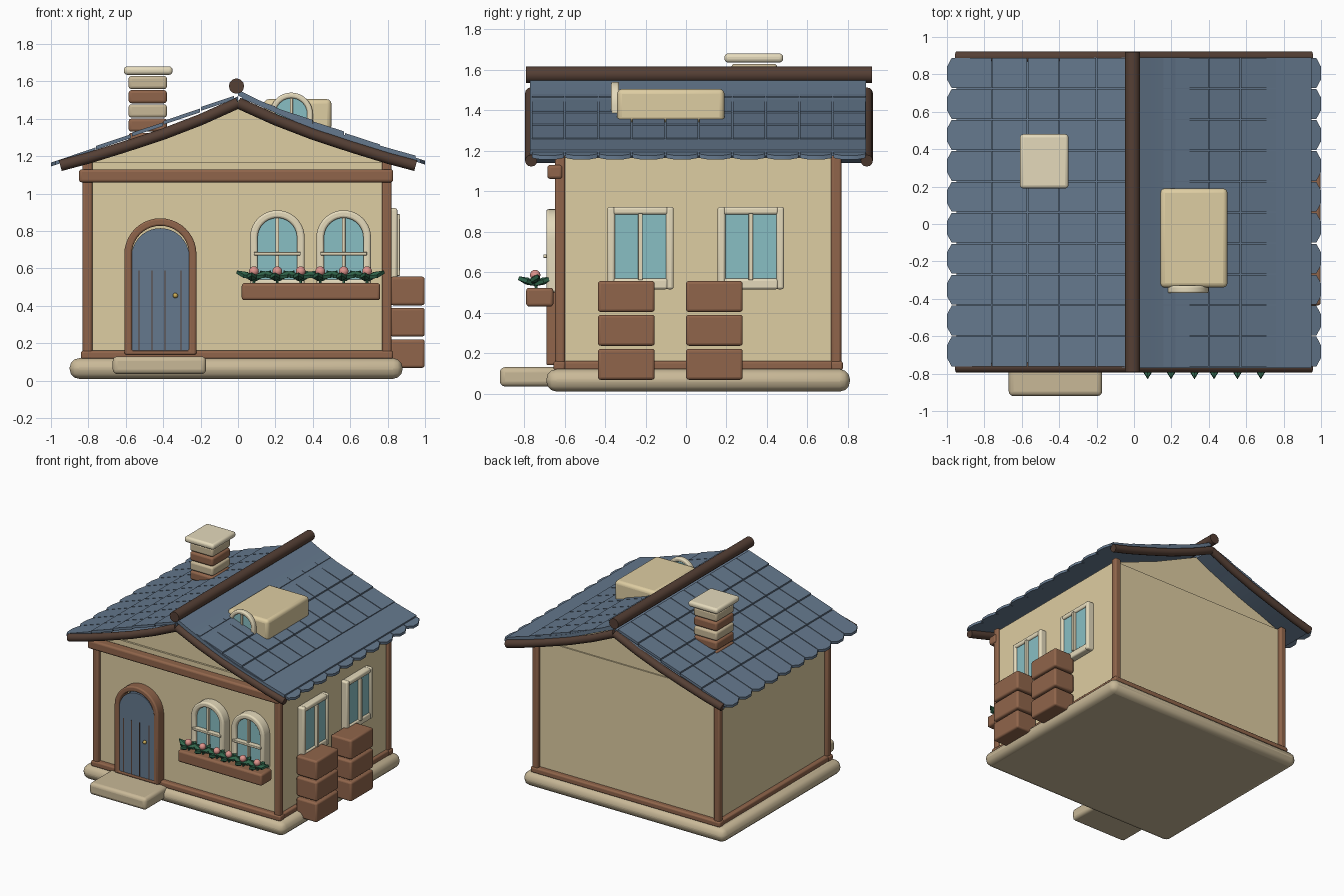
import bpy, bmesh, math
from mathutils import Vector

if "Cube" in bpy.data.objects:
    bpy.data.objects.remove(bpy.data.objects["Cube"])

def mat(name, c):
    m = bpy.data.materials.new(name)
    m.diffuse_color = (*c, 1)
    m.use_nodes = True
    m.node_tree.nodes["Principled BSDF"].inputs["Base Color"].default_value = m.diffuse_color
    return m

CREAM = mat("plaster", (.73, .61, .36)); STONE = mat("stone", (.58, .48, .31))
TRIM = mat("trim", (.78, .70, .50)); BROWN = mat("wood", (.28, .13, .07))
DARK = mat("dark wood", (.09, .05, .035)); BLUE = mat("slate", (.13, .19, .27))
GLASS = mat("glass", (.25, .52, .55)); GREEN = mat("leaf", (.03, .13, .07))
PINK = mat("petal", (.75, .30, .27)); GOLD = mat("brass", (.6, .42, .1))

def finish(ob, name, m, bevel=0):
    ob.name = name
    ob.data.materials.append(m)
    bpy.ops.object.select_all(action='DESELECT')
    bpy.context.view_layer.objects.active = ob
    ob.select_set(True)
    if bevel:
        b = ob.modifiers.new("bevel", 'BEVEL')
        b.width, b.segments = bevel, 3
    bpy.ops.object.shade_smooth_by_angle(angle=math.radians(35))
    return ob

def mesh(name, bm, m, bevel=0):
    bmesh.ops.recalc_face_normals(bm, faces=bm.faces)
    me = bpy.data.meshes.new(name)
    bm.to_mesh(me)
    bm.free()
    ob = bpy.data.objects.new(name, me)
    bpy.context.collection.objects.link(ob)
    return finish(ob, name, m, bevel)

def box(name, x0, x1, y0, y1, z0, z1, m, bevel=.012):
    bm = bmesh.new()
    bmesh.ops.create_cube(bm, size=1)
    for v in bm.verts:
        v.co = ((x0+x1)/2 + v.co.x*(x1-x0), (y0+y1)/2 + v.co.y*(y1-y0), (z0+z1)/2 + v.co.z*(z1-z0))
    return mesh(name, bm, m, bevel)

def prism(name, pts, y0, y1, m, bevel=0):
    """Extrude an xz outline along y."""
    bm = bmesh.new()
    f = bm.faces.new([bm.verts.new((x, y0, z)) for x, z in pts])
    r = bmesh.ops.extrude_face_region(bm, geom=[f])
    bmesh.ops.translate(bm, vec=(0, y1-y0, 0), verts=[v for v in r['geom'] if isinstance(v, bmesh.types.BMVert)])
    return mesh(name, bm, m, bevel)

def arch(cx, r, z0, zc, n=20):
    return [(cx-r, z0)] + [(cx - r*math.cos(math.pi*i/n), zc + r*math.sin(math.pi*i/n)) for i in range(n+1)] + [(cx+r, z0)]

def ring(name, outer, inner, y0, y1, m, bevel=0.01):
    """Closed frame between two matching outlines."""
    bm = bmesh.new()
    L = [[bm.verts.new((x, y, z)) for x, z in p] for p, y in ((outer, y0), (inner, y0), (inner, y1), (outer, y1))]
    n = len(outer)
    for a in range(4):
        for i in range(n):
            A, B, j = L[a], L[(a+1) % 4], (i+1) % n
            bm.faces.new((A[i], A[j], B[j], B[i]))
    return mesh(name, bm, m, bevel)

def tube(name, pts, r, m):
    cu = bpy.data.curves.new(name, 'CURVE')
    cu.dimensions = '3D'
    cu.bevel_depth, cu.bevel_resolution, cu.use_fill_caps = r, 4, True
    s = cu.splines.new('POLY')
    s.points.add(len(pts)-1)
    for p, c in zip(s.points, pts):
        p.co = (*c, 1)
    ob = bpy.data.objects.new(name, cu)
    bpy.context.collection.objects.link(ob)
    bpy.context.view_layer.objects.active = ob
    bpy.ops.object.select_all(action='DESELECT')
    ob.select_set(True)
    bpy.ops.object.convert(target='MESH')
    return finish(bpy.context.object, name, m)

def ball(name, loc, scale, m, seg=16, rings=10, rot=(0, 0, 0)):
    bpy.ops.mesh.primitive_uv_sphere_add(segments=seg, ring_count=rings, radius=1, location=loc, rotation=rot)
    ob = bpy.context.object
    ob.scale = scale
    return finish(ob, name, m)

# Base, step and walls with gables
box("foundation", -.9, .88, -.69, .81, .01, .12, STONE, .05)
box("front_step", -.67, -.17, -.92, -.62, .035, .13, STONE, .025)
box("walls", -.8, .8, -.615, .735, .1, 1.165, CREAM, 0)
for n, y0, y1 in (("front", -.6, -.5), ("back", .62, .725)):
    prism(n + "_gable", [(-.8, 1.16), (.8, 1.16), (.4, 1.315), (0, 1.5), (-.4, 1.315)], y0, y1, CREAM)

# Timber frame
for x in (-.805, .795):
    for y in (-.622, .742):
        box("corner_post", x-.026, x+.026, y-.025, y+.025, .11, 1.18, BROWN, .012)
    box("side_sill", x-.03, x+.03, -.655, .77, .115, .16, BROWN)
for y in (-.625, .745):
    box("end_sill", -.84, .83, y-.03, y+.03, .115, .16, BROWN)
box("front_beam", -.85, .83, -.685, -.61, 1.06, 1.13, BROWN, .015)

# Roof: sagging sheets under flat rows of tiles
sag = [(0, 1.555), (.1, 1.505), (.19, 1.466), (.3, 1.418), (.4, 1.374), (.5, 1.337), (.6, 1.303), (.74, 1.262), (.85, 1.231), (.95, 1.203)]
for s, n, d in ((1, "right", 0), (-1, "left", -.035)):
    prism(n + "_roof_sheet", [(s*x, z+d) for x, z in sag] + [(s*x, z+d-.03) for x, z in reversed(sag)], -.77, .89, BLUE)

def tiles(name, s, top, end):
    bm = bmesh.new()
    edges = [.02, .2, .4, .57, .76, .99]
    z = lambda x: top + (end-top)*x
    for row in range(10):
        y0, y1 = -.765 + row*.1655 + .003, -.765 + (row+1)*.1655 - .003
        for k in range(5):
            a, b = edges[k] + .002, edges[k+1] - .002
            tip = .013 if k == 4 else 0
            out = [(a, y0), (b-tip, y0), (b+tip, y0*.7+y1*.3), (b+tip, y0*.3+y1*.7), (b-tip, y1), (a, y1)]
            lift = lambda x: .007*(x-a)/(b-a)
            up = [bm.verts.new((s*x, y, z(x)+lift(x))) for x, y in out]
            lo = [bm.verts.new((s*x, y, z(x)+lift(x)-.02)) for x, y in out]
            bm.faces.new(up)
            bm.faces.new(lo[::-1])
            for i in range(6):
                j = (i+1) % 6
                bm.faces.new((up[i], lo[i], lo[j], up[j]))
    return mesh(name, bm, BLUE)

tiles("left_roof_tiles", -1, 1.53, 1.158)
tiles("right_roof_tiles", 1, 1.532, 1.168)

# Ridge pole and rake poles
tube("ridge_pole", [(-.008, -.79, 1.575), (-.008, .92, 1.575)], .041, DARK)
for y in (-.765, .893):
    for s in (-1, 1):
        tube("rake_pole", [(s*x, y, z) for x, z in ((0, 1.485), (.2, 1.395), (.4, 1.318), (.6, 1.252), (.8, 1.19), (.95, 1.15))], .03, DARK)

# Chimney of alternating courses
for i in range(5):
    z = 1.255 + i*.076
    box("chimney_course", -.585, -.38, .225, .45, z, z+.07, (STONE, BROWN)[i % 2] if i else BROWN, .015)
box("chimney_cap", -.61, -.35, .19, .48, 1.635, 1.68, TRIM, .018)

# Dormer with arched window
box("dormer", .14, .5, -.34, .19, 1.34, 1.505, CREAM, .025)
ring("dormer_frame", arch(.285, .115, 1.35, 1.425), arch(.285, .085, 1.38, 1.425), -.37, -.33, TRIM)
prism("dormer_glass", arch(.285, .088, 1.37, 1.425), -.355, -.335, GLASS)
box("dormer_mullion", .277, .293, -.366, -.35, 1.37, 1.51, TRIM, .003)

# Front door
ring("door_frame", arch(-.415, .193, .14, .675), arch(-.415, .153, .16, .675), -.69, -.6, BROWN, .012)
prism("door", arch(-.415, .155, .155, .66), -.68, -.61, BLUE)
for x in (-.53, -.46, -.39, -.305):
    box("door_groove", x-.003, x+.003, -.683, -.67, .165, .59, DARK, 0)
ball("door_knob", (-.335, -.695, .455), (.014, .016, .014), GOLD)

# Arched front windows
for x in (.21, .565):
    ring("front_window_frame", arch(x, .146, .5, .765), arch(x, .105, .54, .765), -.69, -.6, TRIM, .012)
    prism("front_window_glass", arch(x, .108, .53, .765), -.665, -.61, GLASS)
    box("front_window_mullion", x-.01, x+.01, -.685, -.66, .53, .87, TRIM, .004)
    box("front_window_bar", x-.125, x+.125, -.705, -.66, .67, .688, TRIM, .004)

# Flower box with flowers
box("flower_box", .02, .76, -.79, -.655, .43, .522, BROWN, .015)
for x in (.085, .21, .335, .44, .565, .69):
    ball("flower", (x, -.745, .585), (.026, .026, .026), PINK, 12, 8)
    ball("flower_stem", (x, -.74, .54), (.008, .008, .045), GREEN, 8, 6)
    for s in (-1, 1):
        ball("side_leaf", (x+s*.045, -.745, .565), (.06, .03, .018), GREEN, 4, 2, (.3, -s*.3, s*.3))
    for s in (-1, 1):
        ball("cross_leaf", (x+.012*s, -.745+s*.04, .555), (.03, .052, .018), GREEN, 4, 2, (s*.35, 0, 0))

# Right side windows
def rect_x(name, y0, y1, z0, z1, t, x0, x1):
    box(name + "_left", x0, x1, y0, y0+t, z0, z1, TRIM)
    box(name + "_right", x0, x1, y1-t, y1, z0, z1, TRIM)
    box(name + "_bottom", x0, x1, y0+t-.01, y1-t+.01, z0, z0+t+.015, TRIM)
    box(name + "_top", x0, x1, y0+t-.01, y1-t+.01, z1-t, z1, TRIM)

for y in (-.225, .32):
    rect_x("side_window_frame", y-.164, y+.164, .515, .922, .038, .78, .852)
    box("side_window_glass", .78, .84, y-.13, y+.13, .56, .89, GLASS, 0)
    box("side_window_mullion", .83, .866, y-.011, y+.011, .56, .89, TRIM, .004)

# Stacked blocks beside the right wall
for y0, y1 in ((-.435, -.155), (0, .28)):
    for z in (.068, .236, .403):
        box("stacked_block", .815, .998, y0, y1, z, z+.153, BROWN, .014)
